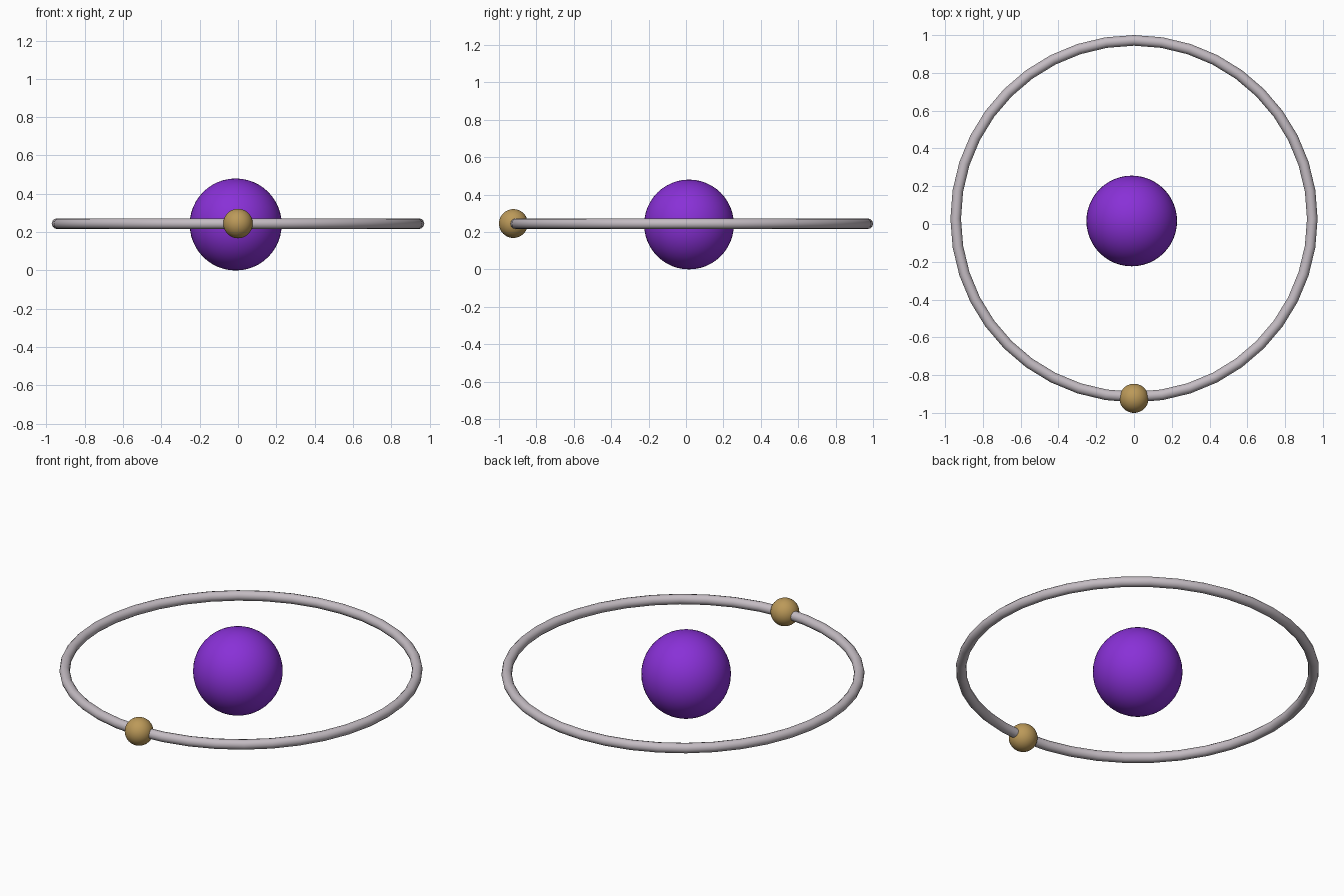
import bpy

if "Cube" in bpy.data.objects:
    bpy.data.objects.remove(bpy.data.objects["Cube"])

RING_CENTER = (0.0, 0.028, 0.244)
RING_RADIUS = 0.944


def finish(name, color):
    obj = bpy.context.object
    obj.name = name
    mat = bpy.data.materials.new(name + "_material")
    mat.diffuse_color = (*color, 1.0)
    mat.use_nodes = True
    mat.node_tree.nodes["Principled BSDF"].inputs["Base Color"].default_value = mat.diffuse_color
    obj.data.materials.append(mat)
    bpy.ops.object.shade_smooth()
    return obj


def ball(name, center, radius, color):
    bpy.ops.mesh.primitive_uv_sphere_add(segments=48, ring_count=24,
                                         radius=radius, location=center)
    return finish(name, color)


# central sphere resting on the ground plane
ball("core_sphere", (-0.012, 0.016, 0.24), 0.24, (0.25, 0.03, 0.68))

# thin orbit ring
bpy.ops.mesh.primitive_torus_add(major_segments=40, minor_segments=12,
                                 major_radius=RING_RADIUS, minor_radius=0.028,
                                 location=RING_CENTER)
finish("orbit_ring", (0.55, 0.5, 0.54))

# small sphere threaded on the front of the ring
ball("orbiting_sphere", (0.0, -0.923, 0.245), 0.077, (0.5, 0.32, 0.1))
